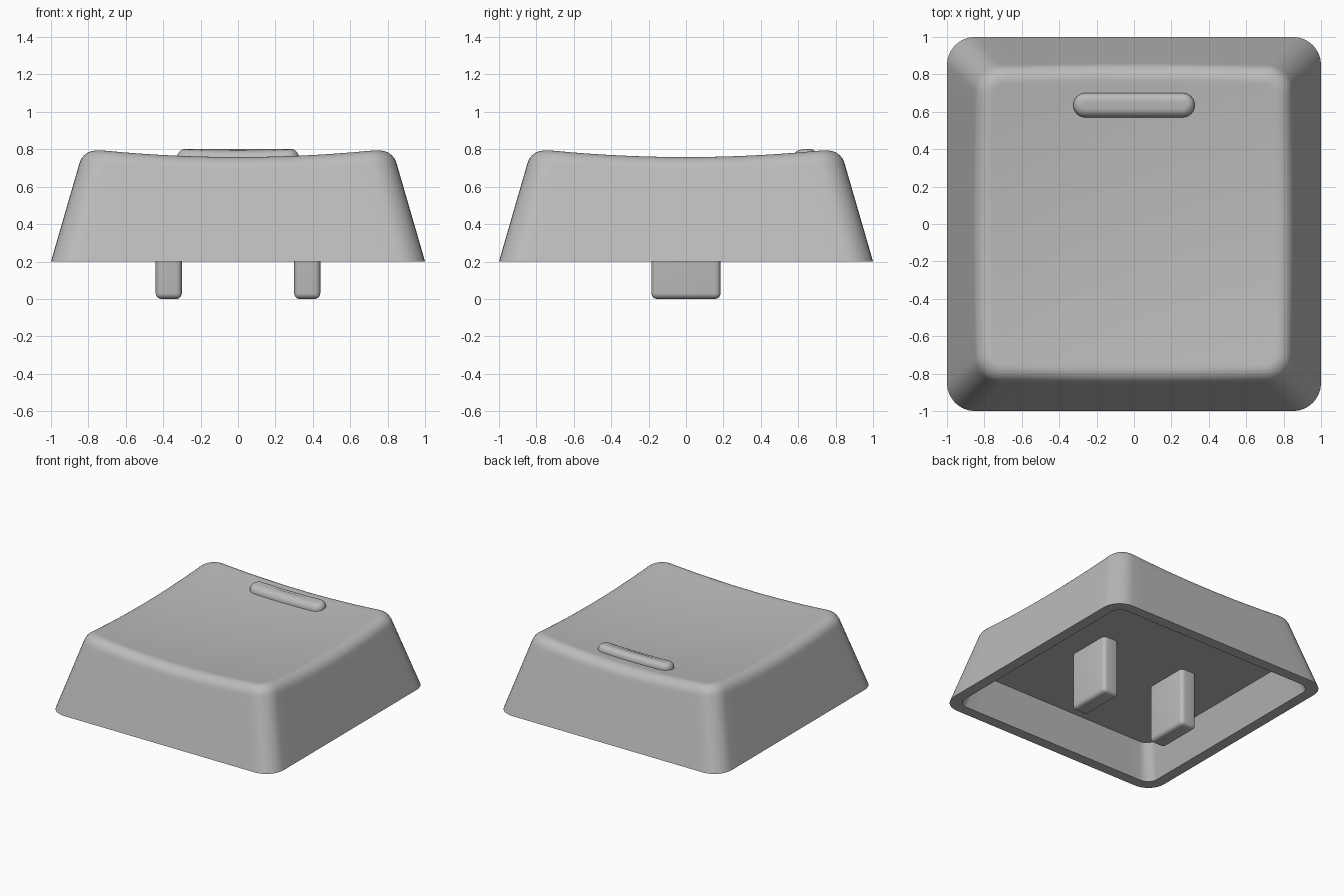
import bpy, bmesh, math
from mathutils import Vector

if "Cube" in bpy.data.objects:
    bpy.data.objects.remove(bpy.data.objects["Cube"])

plastic = bpy.data.materials.new("grey plastic")
plastic.diffuse_color = (0.5, 0.5, 0.5, 1)
plastic.use_nodes = True
plastic.node_tree.nodes["Principled BSDF"].inputs["Base Color"].default_value = plastic.diffuse_color

BASE_Z, CEILING_Z = 0.2, 0.46


def dish(x, y):
    """Height of the shallow spherical top."""
    return 0.717 + 0.07 * (x * x + y * y)


def outline(hx, hy, r, arc=8, side=16):
    """Rounded rectangle, always with the same number of points."""
    corners = []
    for k, (sx, sy) in enumerate(((1, 1), (-1, 1), (-1, -1), (1, -1))):
        corners.append([Vector((sx * (hx - r) + r * math.cos(a), sy * (hy - r) + r * math.sin(a)))
                        for a in [(k + j / arc) * math.pi / 2 for j in range(arc + 1)]])
    pts = []
    for k in range(4):
        pts += corners[k]
        a, b = corners[k][-1], corners[(k + 1) % 4][0]
        pts += [a.lerp(b, j / side) for j in range(1, side)]
    return pts


def skin(name, rings, cap_start, cap_end):
    """Join rings of points into one surface; caps are None, 'flat' or a centre point."""
    bm = bmesh.new()
    loops = [[bm.verts.new(p) for p in ring] for ring in rings]
    n = len(loops[0])
    for a, b in zip(loops, loops[1:]):
        for i in range(n):
            j = (i + 1) % n
            bm.faces.new((a[i], a[j], b[j], b[i]))
    for loop, cap in ((loops[0], cap_start), (loops[-1], cap_end)):
        if cap == 'flat':
            bm.faces.new(loop)
        elif cap is not None:
            c = bm.verts.new(cap)
            for i in range(n):
                bm.faces.new((loop[i], loop[(i + 1) % n], c))
    bmesh.ops.recalc_face_normals(bm, faces=bm.faces)
    return finish(name, bm)


def finish(name, bm):
    mesh = bpy.data.meshes.new(name)
    bm.to_mesh(mesh)
    bm.free()
    mesh.materials.append(plastic)
    ob = bpy.data.objects.new(name, mesh)
    bpy.context.collection.objects.link(ob)
    bpy.ops.object.select_all(action='DESELECT')
    ob.select_set(True)
    bpy.context.view_layer.objects.active = ob
    bpy.ops.object.shade_smooth_by_angle(angle=math.radians(35))
    return ob


def flat_ring(h, r, z):
    return [p.to_3d() + Vector((0, 0, z)) for p in outline(h, h, r)]


# Cap shell: sloped walls, soft rim and dished top
def half(z):
    return 1 - 0.29 * (z - BASE_Z)


def wall(i, z, inset=0):
    h, r = half(z) - inset, 0.15 - 0.03 * (z - BASE_Z) - inset
    p = outline(h, h, r)[i]
    return Vector((p.x, p.y, z))


SOFT = 0.072
STEPS = 8
fillet = [[] for _ in range(STEPS + 1)]
count = len(outline(1, 1, 0.15))
for i in range(count):
    z = 0.76
    for _ in range(5):
        p = wall(i, z)
        z = dish(p.x, p.y)
    rim = wall(i, z)
    low = wall(i, z - SOFT)
    top = wall(i, z, SOFT)
    top.z = dish(top.x, top.y)
    for s in range(STEPS + 1):
        t = s / STEPS
        a, b, c = (1 - t) ** 2, 2 * t * (1 - t) * 0.8, t * t
        fillet[s].append((low * a + rim * b + top * c) / (a + b + c))

foot = flat_ring(1, 0.15, BASE_Z)
walls = [[f.lerp(l, t) for f, l in zip(foot, fillet[0])] for t in (0, 0.5, 0.95)]
top_rings = []
for s in (0.97, 0.9, 0.8, 0.7, 0.6, 0.5, 0.4, 0.3, 0.2, 0.1):
    top_rings.append([Vector((p.x * s, p.y * s, dish(p.x * s, p.y * s))) for p in fillet[-1]])
inside = [flat_ring(0.83, 0.08, CEILING_Z), flat_ring(0.915, 0.085, BASE_Z)]
skin("keycap_shell", inside + walls + fillet + top_rings, 'flat', (0, 0, dish(0, 0)))

# Raised finger bar that follows the dish
BAR_Y, ROUND = 0.635, 0.045


def bar_ring(inset, lift):
    pts = outline(0.325 - inset, 0.065 - inset, 0.0649 - inset)
    return [Vector((p.x, p.y + BAR_Y, dish(p.x, p.y + BAR_Y) + lift)) for p in pts]


bar = [bar_ring(0, -0.03)]
for s in range(7):
    a = s / 6 * math.pi / 2
    bar.append(bar_ring(ROUND * (1 - math.cos(a)), 0.005 + ROUND * math.sin(a)))
bar.append(bar_ring(0.06, 0.05))
skin("finger_bar", bar, None, 'flat')

# Two mounting legs under the cap
for side, label in ((-1, "left"), (1, "right")):
    bm = bmesh.new()
    bmesh.ops.create_cube(bm, size=1)
    height = CEILING_Z + 0.06
    for v in bm.verts:
        v.co = (v.co.x * 0.14 + side * 0.37, v.co.y * 0.37, (v.co.z + 0.5) * height)
    bmesh.ops.bevel(bm, geom=bm.edges[:], offset=0.03, segments=5, profile=0.5, affect='EDGES')
    finish(label + "_mounting_leg", bm)
